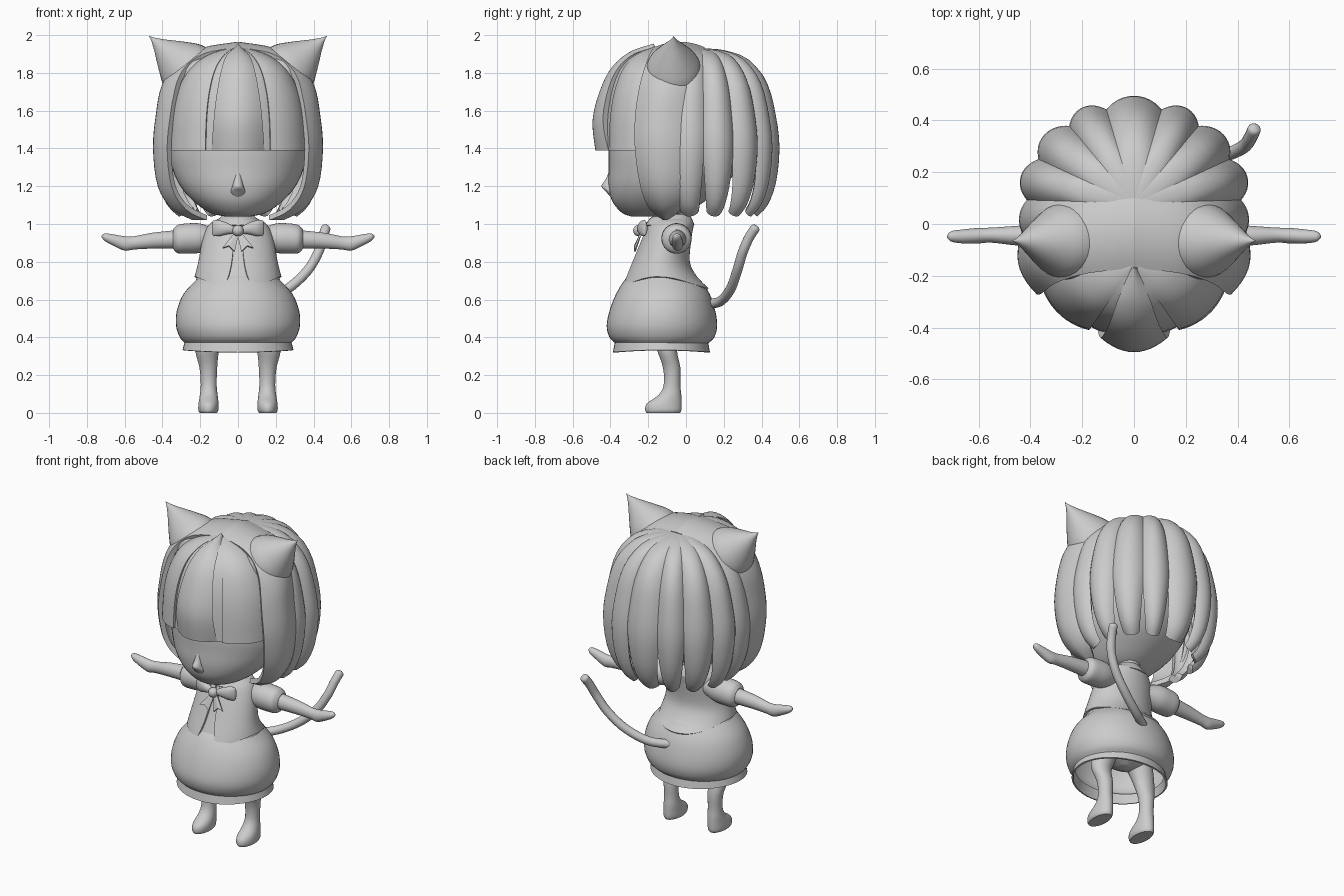
import bpy, bmesh, math
from mathutils import Vector

if "Cube" in bpy.data.objects:
    bpy.data.objects.remove(bpy.data.objects["Cube"])

GREY = (0.6, 0.6, 0.6, 1)
mat = bpy.data.materials.new("light_grey")
mat.use_nodes = True
mat.diffuse_color = GREY
mat.node_tree.nodes["Principled BSDF"].inputs["Base Color"].default_value = GREY


def along(rows, t):
    """Smooth curve through the rows, t from 0 to 1."""
    n = len(rows) - 1
    i = min(int(t * n), n - 1)
    f = t * n - i
    quad = [rows[max(0, min(n, i + k))] for k in (-1, 0, 1, 2)]
    return [b + f * (c - a + f * (2 * a - 5 * b + 4 * c - d + f * (3 * (b - c) + d - a))) / 2
            for a, b, c, d in zip(*quad)]


def finish(obj, angle=40):
    obj.data.materials.clear()
    obj.data.materials.append(mat)
    bpy.ops.object.select_all(action='DESELECT')
    obj.select_set(True)
    bpy.context.view_layer.objects.active = obj
    bpy.ops.object.convert(target='MESH')
    bpy.ops.object.shade_smooth_by_angle(angle=math.radians(angle))
    return obj


def sheet(name, fn, nu=12, nv=24, thick=0.0, mirror=False, ref=(0, 0, 1.5), caps=False):
    """Surface from fn(u, v), facing away from ref, optionally thickened and mirrored."""
    bm = bmesh.new()
    g = [[bm.verts.new(fn(i / nu, j / nv)) for i in range(nu + 1)] for j in range(nv + 1)]
    for j in range(nv):
        for i in range(nu):
            bm.faces.new((g[j][i], g[j][i + 1], g[j + 1][i + 1], g[j + 1][i]))
    if caps:
        bm.faces.new(g[0][:-1])
        bm.faces.new(g[-1][:-1])
    bmesh.ops.remove_doubles(bm, verts=bm.verts, dist=0.0004)
    if caps:
        bmesh.ops.recalc_face_normals(bm, faces=bm.faces)
    else:
        bm.normal_update()
        if sum(f.normal.dot(f.calc_center_median() - Vector(ref)) for f in bm.faces) < 0:
            bmesh.ops.reverse_faces(bm, faces=bm.faces)
    me = bpy.data.meshes.new(name)
    bm.to_mesh(me)
    bm.free()
    obj = bpy.data.objects.new(name, me)
    bpy.context.collection.objects.link(obj)
    if thick:
        s = obj.modifiers.new("thickness", 'SOLIDIFY')
        s.thickness, s.offset = thick, -1
    if mirror:
        m = obj.modifiers.new("mirror", 'MIRROR')
        m.use_mirror_merge = False
    return finish(obj)


def loft(name, rings, axis='z', n=32, nv=24, caps=True, **kw):
    """Elliptical rings (position, centre a, centre b, radius a, radius b) along an axis."""
    def fn(u, v):
        p, a, b, ra, rb = along(rings, v)
        ang = u * math.tau
        q = (a + ra * math.cos(ang), b + rb * math.sin(ang))
        return (q[0], q[1], p) if axis == 'z' else (p, q[0], q[1])
    return sheet(name, fn, n, nv, caps=caps, **kw)


def body(rows):
    """Rows of height, half width, front and back turned into rings."""
    return [(z, 0, (f + b) / 2, w, (b - f) / 2) for z, w, f, b in rows]


def lock(name, a0, a1, profile, cy, rad, bulge, tip=0.0, narrow=0.0, **kw):
    """Hair lock fanned from a crown between two compass angles."""
    mid, half = math.radians((a0 + a1) / 2), math.radians((a1 - a0) / 2)

    def fn(u, v):
        s = 2 * u - 1
        r, z = along(profile, v * (1 - tip * s * s))
        a = mid + half * s * (1 - narrow * max(0, v - 0.65) / 0.35)
        b = bulge * (1 - s * s) * min(1, 3 * v)
        c = cy[0] + (cy[1] - cy[0]) * min(1, r)
        return (math.cos(a) * (rad[0] * r + b), c + math.sin(a) * (rad[1] * r + b), z)
    return sheet(name, fn, **kw)


# Head and nose
loft("head", body([(1.04, .07, -.29, -.1), (1.06, .15, -.34, 0), (1.12, .235, -.39, .1),
                   (1.2, .305, -.41, .2), (1.3, .35, -.41, .28), (1.4, .365, -.41, .32),
                   (1.6, .355, -.4, .34), (1.78, .27, -.31, .27), (1.88, .08, -.13, .1)]), n=48, nv=40)
loft("nose", [(1.13, 0, -.375, .02, .012), (1.17, 0, -.395, .04, .028), (1.2, 0, -.405, .03, .042),
              (1.24, 0, -.4, .02, .024), (1.3, 0, -.39, .008, .01)], n=16)

# Back hair locks
BACK = [(0, 1.93), (.29, 1.92), (.59, 1.87), (.83, 1.74), (.95, 1.57), (1, 1.4), (.95, 1.22), (.83, 1.1), (.68, 1.04)]
RAD = (.41, .37)
lock("back_lock_centre", 74, 106, BACK, (.08, .08), RAD, .045, .07, .3, thick=.04)
for label, a0, a1 in (("inner", 52, 76), ("outer", 26, 54), ("rear_side", 1, 28), ("side", -28, 3)):
    lock("back_lock_" + label, a0, a1, BACK, (.08, .08), RAD, .042, .07, .35, thick=.04, mirror=True)

# Side hair framing the face: x, z, front y, back y
FRAME = [(0, 1.965, -.17, .1), (.2, 1.93, -.19, .08), (.33, 1.85, -.22, .06), (.405, 1.73, -.25, .03),
         (.435, 1.58, -.27, .02), (.45, 1.4, -.27, .02), (.425, 1.2, -.24, 0), (.35, 1.08, -.19, -.03),
         (.24, 1.02, -.12, -.1)]


def frame_hair(u, v):
    x, z, f, b = along(FRAME, v)
    s = 2 * u - 1
    dip = s * s * (.075 if s < 0 else .04) * min(1, 2.5 * v)
    return (max(0, x - dip), f + (b - f) * u, z - .03 * s * s * (1 - v))


sheet("side_hair", frame_hair, thick=.03, mirror=True, nv=32)

# Fringe cut straight above the eyes
FRINGE = [(0, 1.94), (.4, 1.9), (.7, 1.82), (.88, 1.7), (.97, 1.56), (1, 1.39)]
lock("fringe_under", -122, -58, FRINGE, (-.16, -.05), (.39, .38), .01, thick=.03)
lock("fringe_side", -64, -22, FRINGE, (-.16, -.05), (.395, .4), .018, thick=.035, mirror=True)
MIDDLE = [(-.17, 1.955, .01), (-.3, 1.91, .06), (-.4, 1.82, .09), (-.465, 1.68, .115), (-.495, 1.54, .13), (-.48, 1.39, .14)]


def fringe_middle(u, v):
    y, z, w = along(MIDDLE, v)
    s = 2 * u - 1
    return (s * w, y + .07 * s * s * v, z - .02 * s * s * (1 - v))


sheet("fringe_middle", fringe_middle, thick=.045)


# Cat ears, leaning outwards
def ear(u, v):
    r = along([(.16,), (.145,), (.11,), (.07,), (.03,), (0,)], v)[0]
    tip = Vector((.185, 0, .165)).normalized()
    side = Vector((tip.z, 0, -tip.x))
    a = u * math.tau
    d = -.04 + .29 * v
    return Vector((.285, -.065, .83 + 1)) + tip * d + side * r * math.cos(a) + Vector((0, .94 * r * math.sin(a), 0))


sheet("cat_ears", ear, 32, 20, mirror=True, ref=(.285, -.065, 1.83))

# Neck, torso and collar
loft("neck", body([(.95, .08, -.14, .02), (1.03, .07, -.12, .01), (1.15, .08, -.13, .03)]))
VEST = body([(1.035, .085, -.16, .02), (1.0, .15, -.2, .04), (.93, .185, -.23, .03),
             (.8, .21, -.285, .02), (.72, .23, -.32, .06), (.66, .245, -.345, .12)])
loft("shirt", [(z, x, y, a - .012, b - .012) for z, x, y, a, b in VEST])
loft("collar", body([(1.05, .075, -.15, .015), (1.03, .1, -.19, .03), (.995, .135, -.215, .045)]), caps=False, thick=.012,
     ref=(0, -.07, 1))


def vest(u, v):
    # Open down the front, hem raised at the sides
    gap = math.radians(4 + 11 * v * v)
    a = -math.pi / 2 + gap + u * (math.tau - 2 * gap)
    corner = max(0, 1 - min(u, 1 - u) / .05)
    reach = 1 - .2 * math.cos(a) ** 2 - .06 * corner ** 2 - (.05 if math.sin(a) < 0 else 0) * -math.sin(a)
    z, x, y, ra, rb = along(VEST, v * reach)
    return (ra * math.cos(a), y + rb * math.sin(a), z)


sheet("vest", vest, 56, 20, thick=.012, ref=(0, -.1, .85))

# Puffed skirt and hem band, open underneath
loft("skirt", body([(.76, .16, -.26, .0), (.71, .215, -.32, .07), (.63, .288, -.37, .125), (.54, .324, -.405, .155),
                    (.46, .328, -.42, .165), (.4, .308, -.405, .15), (.37, .282, -.375, .12)]),
     caps=False, n=48, thick=.012, ref=(0, -.13, .5))


def hem(u, v):
    a = u * math.tau
    drop = .012 * math.sin(a) ** 2
    return ((.28 + .014 * v) * math.cos(a), -.13 + (.245 + .012 * v) * math.sin(a), .385 - v * (.052 + drop))


sheet("skirt_hem", hem, 48, 3, thick=.01, ref=(0, -.13, .36))

# Legs and hips
loft("hips", body([(.4, .03, -.13, -.06), (.44, .14, -.2, 0), (.52, .2, -.25, .03), (.62, .2, -.26, .03)]))
loft("legs", [(.5, .11, -.11, .085, .085), (.42, .14, -.105, .075, .07), (.33, .163, -.1, .063, .052),
              (.24, .157, -.076, .047, .046), (.15, .155, -.074, .042, .044), (.095, .155, -.085, .047, .06),
              (.05, .156, -.115, .053, .092), (.015, .157, -.12, .053, .096), (0, .157, -.12, .045, .088)],
     mirror=True)

# Sleeves and arms with mitten hands
loft("sleeves", [(.12, -.05, .925, .05, .05), (.2, -.05, .925, .077, .077), (.27, -.05, .923, .08, .08),
                 (.32, -.05, .92, .074, .074), (.345, -.048, .92, .048, .05)], 'x', mirror=True)
loft("arms", [(.3, -.045, .92, .048, .05), (.45, -.045, .912, .038, .042), (.55, -.043, .9, .029, .035),
              (.6, -.045, .897, .03, .038), (.66, -.048, .915, .027, .03), (.705, -.048, .93, .02, .02),
              (.722, -.048, .934, .004, .004)], 'x', mirror=True)

# Bow with knot, loops and ribbon ends
loft("bow_loops", [(.01, -.24, .965, .012, .016), (.05, -.238, .975, .022, .028), (.1, -.228, .978, .024, .042),
                   (.13, -.22, .978, .014, .04), (.138, -.218, .978, .004, .025)], 'x', n=20, mirror=True)
sheet("bow_ends", lambda u, v: (.004 + .045 * v + (u - .5) * (.02 + .045 * v), -.24 - .035 * v,
                                .96 - .085 * v - .02 * abs(2 * u - 1) * v + .02 * u * v),
      8, 6, thick=.009, mirror=True, ref=(0, 0, .9))
bpy.ops.mesh.primitive_uv_sphere_add(segments=20, ring_count=12, radius=.03, location=(0, -.25, .965))
bpy.context.object.name = "bow_knot"
finish(bpy.context.object)

# Tail
TAIL = [(0, .1, .575), (.13, .18, .59), (.26, .235, .655), (.365, .27, .75), (.425, .3, .85), (.45, .335, .93), (.468, .375, .99)]


def tail(u, v):
    p, q = Vector(along(TAIL, v)), Vector(along(TAIL, max(0, v - .01)))
    if v == 0:
        p, q = Vector(along(TAIL, .01)), p
    d = (p - q).normalized()
    side = d.cross(Vector((-.6, .8, 0))).normalized()
    r = .026 * math.sqrt(max(.04, 1 - max(0, (v - .94) / .06) ** 2))
    a = u * math.tau
    return Vector(along(TAIL, v)) + r * (side * math.cos(a) + d.cross(side) * math.sin(a))


sheet("tail", tail, 16, 60, caps=True)
